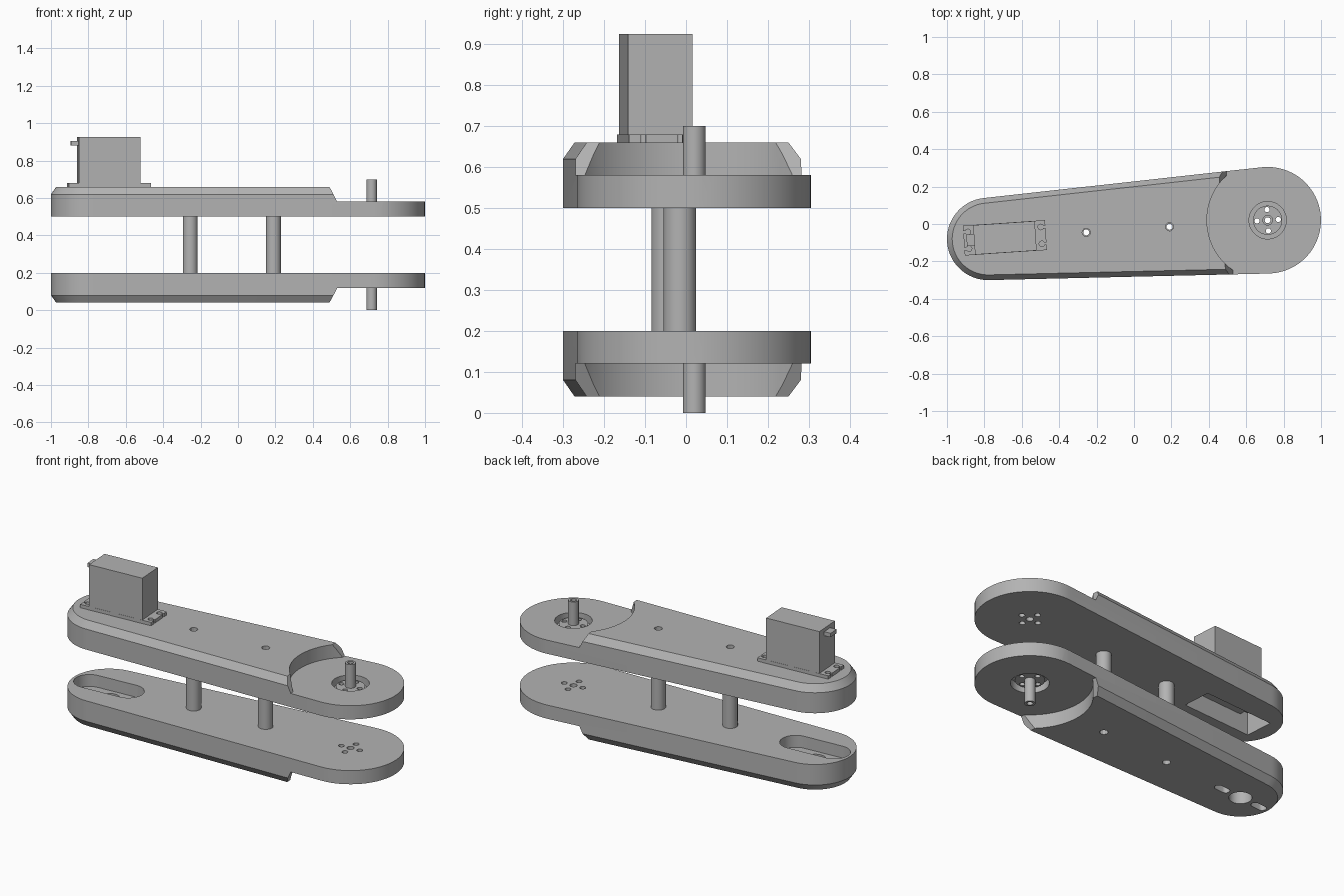
import bpy, bmesh
from math import sin, cos, asin, pi
from mathutils import Matrix

cube = bpy.data.objects.get("Cube")
if cube:
    bpy.data.objects.remove(cube, do_unlink=True)

grey = bpy.data.materials.new("plain_grey")
grey.use_nodes = True
COLOR = (0.45, 0.45, 0.45, 1)
grey.diffuse_color = COLOR
grey.node_tree.nodes["Principled BSDF"].inputs["Base Color"].default_value = COLOR

# Arm frame: origin at the narrow end, u along the arm, inner plate face at zero
LENGTH, SMALL, BIG = 1.498, 0.22, 0.285
TILT = 0.0669
TOP = Matrix.Translation((-0.78, -0.08, 0.5)) @ Matrix.Rotation(TILT, 4, "Z")
BOTTOM = (Matrix.Translation((-0.78, -0.08, 0.2)) @ Matrix.Rotation(TILT, 4, "Z")
          @ Matrix.Rotation(pi, 4, "X"))


def capsule(u0, r0, u1, r1, inset=0, steps=32):
    """Outline around two circles on the arm axis."""
    phi = pi / 2 + asin((r1 - r0) / (u1 - u0))
    pts = []
    for u, r, a, b in ((u1, r1, -phi, phi), (u0, r0, phi, 2 * pi - phi)):
        for i in range(steps + 1):
            t = a + (b - a) * i / steps
            pts.append((u + (r - inset) * cos(t), (r - inset) * sin(t)))
    return pts


def circle(u, v, r, n=32):
    return [(u + r * cos(2 * pi * i / n), v + r * sin(2 * pi * i / n)) for i in range(n)]


def rect(u, v, hu, hv):
    return [(u - hu, v - hv), (u + hu, v - hv), (u + hu, v + hv), (u - hu, v + hv)]


def loft(name, layers):
    """Solid through stacked outlines, given as (height, points)."""
    bm = bmesh.new()
    rings = [[bm.verts.new((u, v, z)) for u, v in pts] for z, pts in layers]
    n = len(rings[0])
    bm.faces.new(rings[0][::-1])
    bm.faces.new(rings[-1])
    for a, b in zip(rings, rings[1:]):
        for i in range(n):
            j = (i + 1) % n
            bm.faces.new((a[i], a[j], b[j], b[i]))
    mesh = bpy.data.meshes.new(name)
    bm.to_mesh(mesh)
    bm.free()
    obj = bpy.data.objects.new(name, mesh)
    bpy.context.scene.collection.objects.link(obj)
    return obj


def prism(name, pts, z0, z1):
    return loft(name, [(z0, pts), (z1, pts)])


def cut(obj, cutters):
    """Subtract the cutters one after another and delete them."""
    for c in cutters:
        c.hide_render = True
        mod = obj.modifiers.new("cut", "BOOLEAN")
        mod.operation, mod.solver, mod.object = "DIFFERENCE", "EXACT", c
    bpy.context.view_layer.update()
    graph = bpy.context.evaluated_depsgraph_get()
    mesh = bpy.data.meshes.new_from_object(obj.evaluated_get(graph))
    obj.modifiers.clear()
    obj.data = mesh
    for c in cutters:
        bpy.data.objects.remove(c, do_unlink=True)


def finish(obj, matrix):
    obj.data.transform(matrix)
    obj.data.materials.clear()
    obj.data.materials.append(grey)
    bpy.ops.object.select_all(action="DESELECT")
    obj.select_set(True)
    bpy.context.view_layer.objects.active = obj
    bpy.ops.object.shade_smooth_by_angle(angle=0.5)


def screw_holes(u, r, z0, z1):
    return [prism("cutter", circle(u + 0.057 * cos(k * pi / 2), 0.057 * sin(k * pi / 2), r, 16), z0, z1)
            for k in range(4)]


RODS = (0.526, 0.972)


def make_plate(name, matrix, pockets):
    # Tapered plate with a chamfered outer rim
    outer = capsule(0, SMALL, LENGTH, BIG)
    inner = capsule(0, SMALL, LENGTH, BIG, 0.028)
    plate = loft(name, [(0, outer), (0.12, outer), (0.16, inner)])
    # Sloped shoulder and round step down to the thin pivot end
    cutters = [loft("cutter", [(0.08, rect(1.695, 0, 0.4, 0.5)), (0.2, rect(1.665, 0, 0.43, 0.5))]),
               prism("cutter", circle(LENGTH, 0, 0.325, 64), 0.08, 0.3),
               prism("cutter", circle(LENGTH, 0, 0.1), 0.035, 0.3),
               prism("cutter", circle(LENGTH, 0, 0.02, 16), -0.1, 0.3)]
    cutters += screw_holes(LENGTH, 0.016, -0.1, 0.3)
    cutters += [prism("cutter", circle(u, 0, 0.022, 12), -0.1, 0.3) for u in RODS]
    cut(plate, cutters + pockets)
    finish(plate, matrix)


def make_pivot(prefix, matrix):
    # Horn disc in the recess and hollow shaft
    horn = prism(prefix + "_horn", circle(LENGTH, 0, 0.078), 0.034, 0.062)
    cut(horn, [prism("cutter", circle(LENGTH, 0, 0.02), -0.1, 0.2)] + screw_holes(LENGTH, 0.014, -0.1, 0.2))
    finish(horn, matrix)
    shaft = prism(prefix + "_shaft", circle(LENGTH, 0, 0.028), 0.03, 0.2)
    cut(shaft, [prism("cutter", circle(LENGTH, 0, 0.016, 16), -0.1, 0.3)])
    finish(shaft, matrix)


# Upper plate with the motor pocket, lower plate with the slotted pocket
SERVO = 0.09
make_plate("upper_plate", TOP, [prism("cutter", rect(SERVO, 0, 0.222, 0.083), -0.1, 0.13)])
slots = [prism("cutter", capsule(u - 0.025, 0.022, u + 0.025, 0.022, 0, 10), -0.1, 0.3)
         for u in (-0.13, 0.13)]
make_plate("lower_plate", BOTTOM,
           [prism("cutter", capsule(-0.12, 0.085, 0.12, 0.085, 0, 20), -0.1, 0.07),
            prism("cutter", circle(0, 0, 0.06), -0.1, 0.3)] + slots)
make_pivot("upper", TOP)
make_pivot("lower", BOTTOM)

# Hollow spacer rods between the plates
for i, u in enumerate(RODS):
    rod = prism("spacer_rod_%d" % (i + 1), circle(u, 0, 0.04), -0.3, 0)
    cut(rod, [prism("cutter", circle(u, 0, 0.016, 16), -0.5, 0.2)])
    finish(rod, TOP)

# Motor body, notched mounting flange and cable plug
finish(prism("motor_body", rect(SERVO, 0, 0.165, 0.079), 0.1, 0.425), TOP)
flange = prism("motor_flange", rect(SERVO, 0, 0.22, 0.08), 0.158, 0.18)
notches = []
for s in (-1, 1):
    for v in (-0.045, 0.045):
        notches.append(prism("cutter", circle(SERVO + s * 0.195, v, 0.015, 12), 0.1, 0.3))
        notches.append(prism("cutter", rect(SERVO + s * 0.22, v, 0.02, 0.006), 0.1, 0.3))
cut(flange, notches)
finish(flange, TOP)
finish(prism("cable_plug", rect(SERVO - 0.183, 0, 0.022, 0.03), 0.382, 0.405), TOP)
